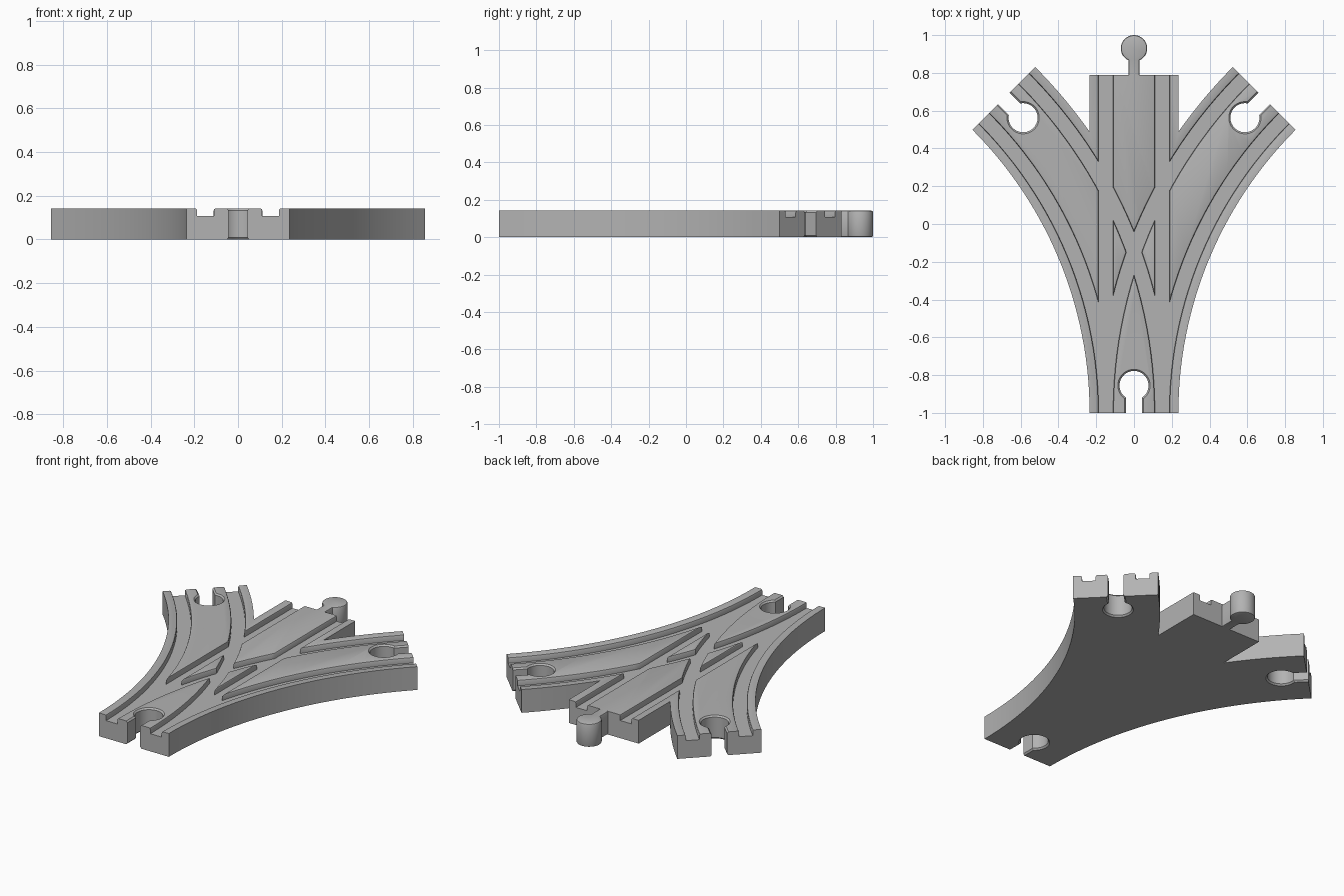
import bpy, bmesh
from math import sin, cos, acos, asin, pi, radians

if "Cube" in bpy.data.objects:
    bpy.data.objects.remove(bpy.data.objects["Cube"])

H = 0.1415          # track thickness
W = 0.235           # half width of a track
R = 2.355           # centre-line radius of the curved branches
END = 0.79          # far end of the straight branch
BEND = radians(45)
SOFT = 0.009        # softened rim size
STEPS = 28

grey = bpy.data.materials.new("warm_grey")
grey.use_nodes = True
grey.diffuse_color = (0.45, 0.45, 0.45, 1)
grey.node_tree.nodes["Principled BSDF"].inputs["Base Color"].default_value = (0.45, 0.45, 0.45, 1)


def loft(name, rings):
    """Closed solid through matching rings of 3D points."""
    bm = bmesh.new()
    loops = [[bm.verts.new(p) for p in ring] for ring in rings]
    n = len(loops[0])
    for a, b in zip(loops, loops[1:]):
        for i in range(n):
            j = (i + 1) % n
            bm.faces.new((a[i], a[j], b[j], b[i]))
    bm.faces.new(loops[0])
    bm.faces.new(loops[-1])
    bmesh.ops.recalc_face_normals(bm, faces=bm.faces)
    mesh = bpy.data.meshes.new(name)
    bm.to_mesh(mesh)
    bm.free()
    mesh.materials.append(grey)
    ob = bpy.data.objects.new(name, mesh)
    bpy.context.collection.objects.link(ob)
    return ob


def on_curve(side, offset, t):
    """Point on a curved branch; positive offset is its inner side."""
    r = R - offset
    return side * (R - r * cos(t)), -1 + r * sin(t)


def keyhole(radius, half, depth, grow):
    """Round hole with a neck opening towards +v at v = 0."""
    r, w = radius + grow, half + grow
    gap = asin(w / r)
    arc = [pi / 2 + gap + (2 * pi - 2 * gap) * i / STEPS for i in range(STEPS + 1)]
    return r, w, [(r * cos(a), r * sin(a) - depth) for a in arc]


def cut(body, cutter):
    cutter.hide_render = True
    mod = body.modifiers.new("cut", "BOOLEAN")
    mod.operation = "DIFFERENCE"
    mod.solver = "EXACT"
    mod.object = cutter
    bpy.context.view_layer.objects.active = body
    bpy.ops.object.modifier_apply(modifier=mod.name)
    bpy.data.objects.remove(cutter)


# Body: one outline, mirrored left to right
half = [on_curve(1, W, BEND * i / STEPS) for i in range(STEPS + 1)]
crotch = acos((R - W) / (R + W))
half += [on_curve(1, -W, BEND + (crotch - BEND) * i / 10) for i in range(11)]
half.append((W, END))
outline = half + [(-x, y) for x, y in reversed(half)]
body = loft("track_body", [[(x, y, z) for x, y in outline] for z in (0, H)])


# Wheel grooves with softened rims, along all three routes
def groove_profile(side):
    a, b, floor = 0.111, 0.187, 0.107
    rim = [(0, H - SOFT), (SOFT * 0.3, H - SOFT * 0.3), (SOFT, H + 0.0004), (SOFT, H + 0.05)]
    pts = [(b, floor)] + [(b + d, z) for d, z in rim]
    pts += [(a - d, z) for d, z in reversed(rim)] + [(a, floor)]
    return [(side * o, z) for o, z in pts]


for lane in (-1, 1):
    profile = groove_profile(lane)
    cut(body, loft("straight_groove", [[(o, y, z) for o, z in profile] for y in (-1.1, END + 0.1)]))
    for side in (-1, 1):
        rings = []
        for i in range(STEPS + 1):
            t = -0.02 + (BEND + 0.04) * i / STEPS
            rings.append([(*on_curve(side, o, t), z) for o, z in profile])
        cut(body, loft("curved_groove", rings))


# Sockets at the near end and at both branch ends
def socket(x, y, angle):
    rings = []
    for z, grow in ((-0.05, SOFT), (-0.0004, SOFT), (SOFT, 0), (H - SOFT, 0),
                    (H + 0.0004, SOFT), (H + 0.05, SOFT)):
        r, w, pts = keyhole(0.077, 0.043, 0.145, grow)
        pts = pts + [(w, 0.05), (-w, 0.05)]
        rings.append([(x + u * cos(angle) - v * sin(angle),
                       y + u * sin(angle) + v * cos(angle), z) for u, v in pts])
    return loft("socket_cutter", rings)


cut(body, socket(0, -1, pi))
for side in (-1, 1):
    cut(body, socket(*on_curve(side, 0, BEND), -side * BEND))

# Connector: round knob on a neck at the far end
rings = []
for z, grow in ((0, -SOFT), (SOFT * 0.3, -SOFT * 0.3), (SOFT, 0),
                (H - SOFT, 0), (H - SOFT * 0.3, -SOFT * 0.3), (H, -SOFT)):
    r, w, pts = keyhole(0.07, 0.029, 0, grow)
    root = 0.93 - END
    pts = pts + [(w, root), (-w, root)]
    rings.append([(-u, 0.93 - v, z) for u, v in pts])
knob = loft("connector_knob", rings)

# Smooth curved walls, keep corners crisp
for ob in (body, knob):
    bpy.ops.object.select_all(action="DESELECT")
    ob.select_set(True)
    bpy.context.view_layer.objects.active = ob
    bpy.ops.object.shade_smooth_by_angle(angle=radians(30))
